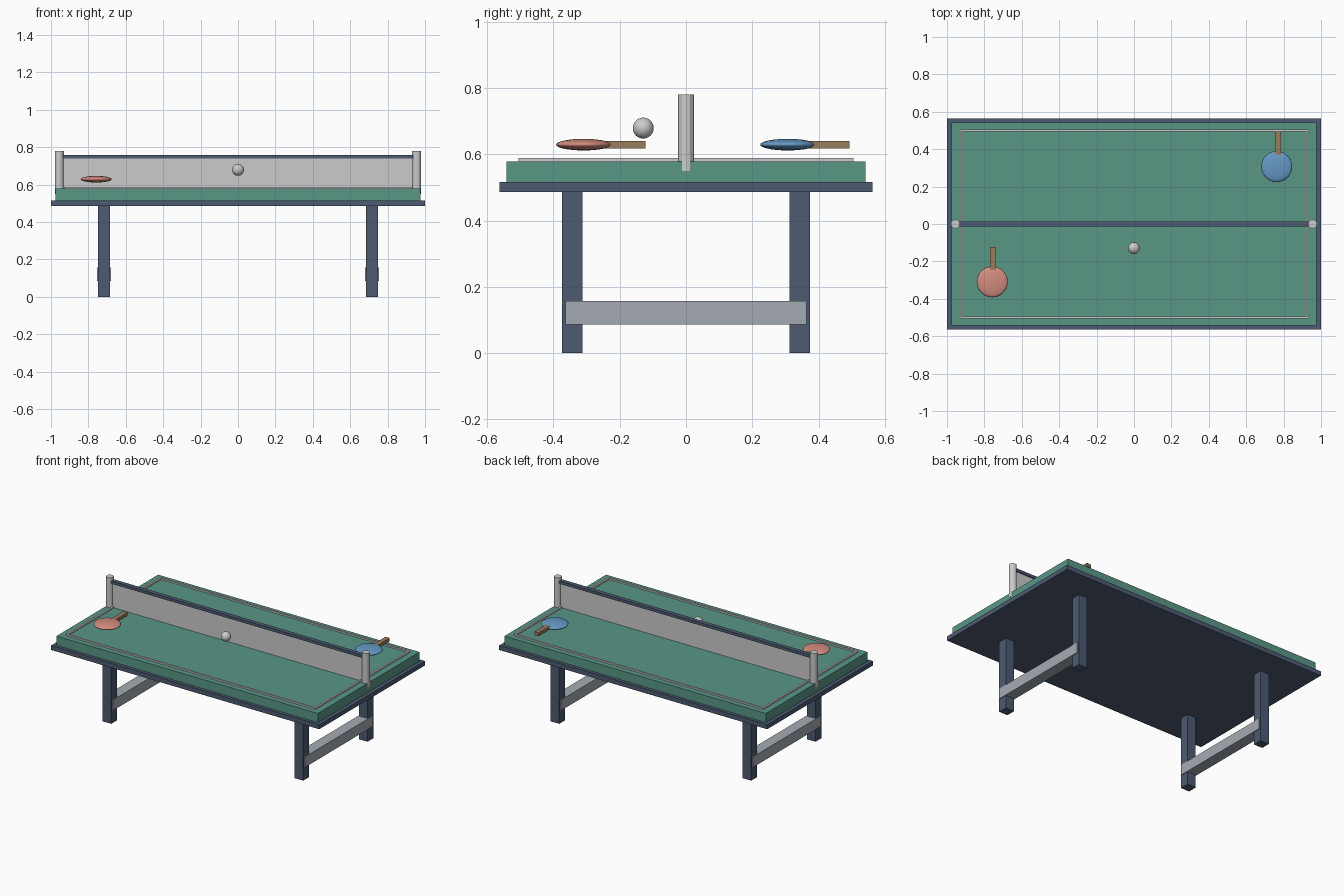
import bpy, math

if "Cube" in bpy.data.objects:
    bpy.data.objects.remove(bpy.data.objects["Cube"])


def material(name, rgb):
    m = bpy.data.materials.new(name)
    m.diffuse_color = (*rgb, 1)
    m.use_nodes = True
    m.node_tree.nodes["Principled BSDF"].inputs["Base Color"].default_value = m.diffuse_color
    return m


GREEN = material("table_green", (0.10, 0.31, 0.24))
NAVY = material("dark_frame", (0.075, 0.105, 0.17))
STEEL = material("steel", (0.37, 0.41, 0.45))
RED = material("red_rubber", (0.65, 0.26, 0.21))
BLUE = material("blue_rubber", (0.13, 0.32, 0.56))
WOOD = material("wood", (0.32, 0.20, 0.11))


def finish(name, mat):
    ob = bpy.context.object
    ob.name = name
    if mat:
        ob.data.materials.append(mat)
    return ob


def box(name, lo, hi, mat=None):
    bpy.ops.mesh.primitive_cube_add(size=1, location=[(a + b) / 2 for a, b in zip(lo, hi)])
    bpy.context.object.scale = [b - a for a, b in zip(lo, hi)]
    bpy.ops.object.transform_apply(location=False, rotation=False, scale=True)
    return finish(name, mat)


def ball(name, loc, radii, mat=None):
    bpy.ops.mesh.primitive_uv_sphere_add(segments=32, ring_count=16, radius=1, location=loc)
    bpy.context.object.scale = radii
    bpy.ops.object.transform_apply(location=False, rotation=False, scale=True)
    bpy.ops.object.shade_smooth()
    return finish(name, mat)


# Table slab and frame
box("table_frame", (-1, -0.563, 0.486), (1, 0.563, 0.516), NAVY)
box("table_top", (-0.975, -0.542, 0.515), (0.975, 0.542, 0.578), GREEN)

# Raised boundary lines
for s, side in ((-1, "a"), (1, "b")):
    box("side_line_" + side, (-0.93, s * 0.5 - 0.006, 0.576), (0.93, s * 0.5 + 0.006, 0.588))
    box("end_line_" + side, (s * 0.925 - 0.006, -0.495, 0.576), (s * 0.925 + 0.006, 0.495, 0.588))

# Legs, stretchers and net posts on each end
for sx, end in ((-1, "left"), (1, "right")):
    x = sx * 0.716
    for sy, depth in ((-1, "front"), (1, "back")):
        y = sy * 0.343
        box(f"{depth}_{end}_leg", (x - 0.032, y - 0.031, 0), (x + 0.032, y + 0.031, 0.488), NAVY)
    box(end + "_stretcher", (x - 0.037, -0.364, 0.086), (x + 0.037, 0.364, 0.157), STEEL)
    bpy.ops.mesh.primitive_cylinder_add(vertices=12, radius=0.024, depth=0.23,
                                        location=(sx * 0.955, 0, 0.665))
    finish(end + "_net_post", None)

# Net with top band
box("net", (-0.945, -0.006, 0.575), (0.945, 0.006, 0.745))
box("net_band", (-0.945, -0.014, 0.74), (0.945, 0.014, 0.759), NAVY)

# Paddles: flattened blade with a bar handle
for name, x, y, hx, mat in (("red_paddle", -0.758, -0.309, -0.755, RED),
                            ("blue_paddle", 0.763, 0.307, 0.77, BLUE)):
    ball(name + "_blade", (x, y, 0.629), (0.083, 0.083, 0.0175), mat)
    box(name + "_handle", (hx - 0.016, y + 0.06, 0.617), (hx + 0.016, y + 0.187, 0.64), WOOD)

# Ball
ball("ball", (0, -0.129, 0.679), (0.0315, 0.0315, 0.0315))
